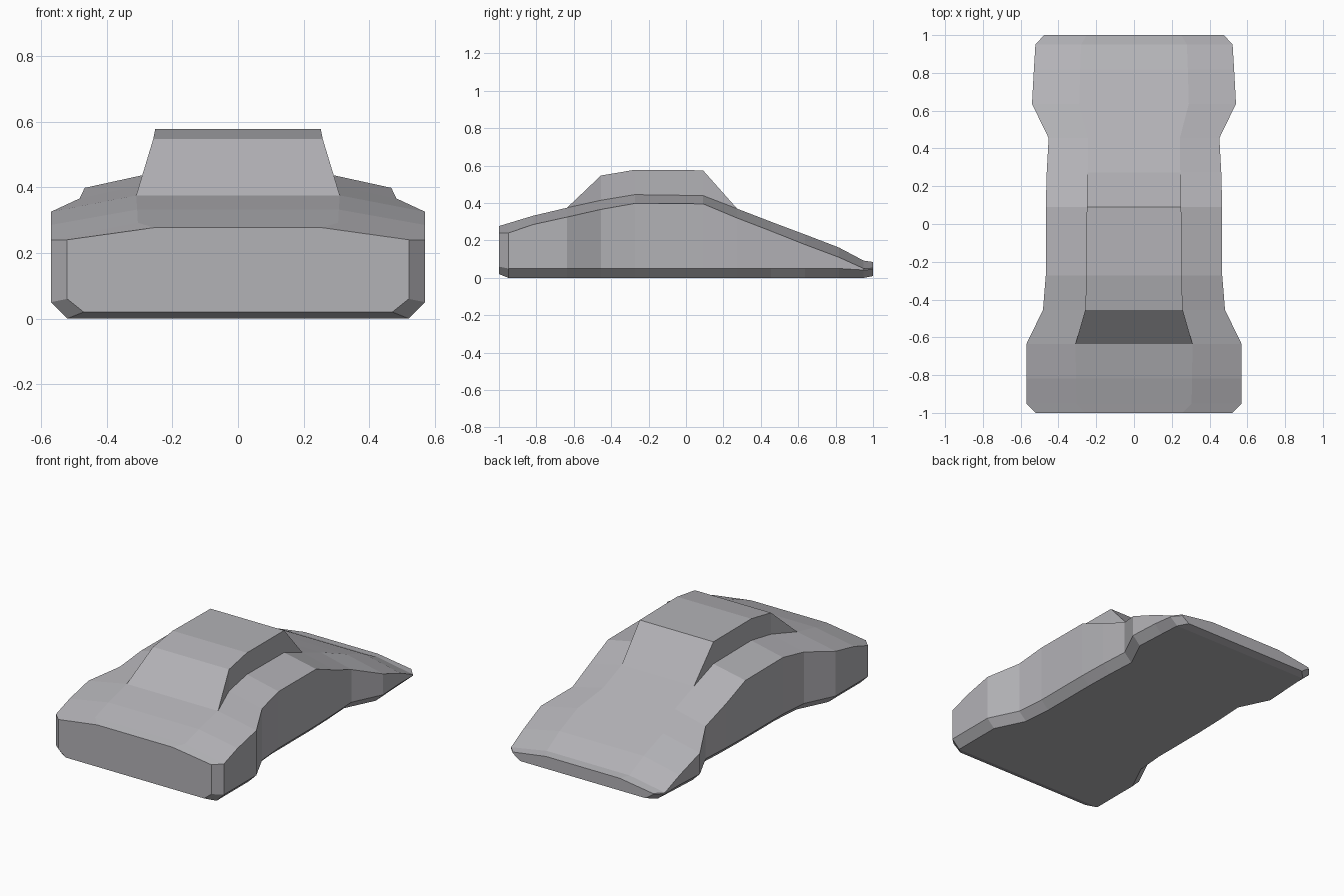
import bpy, bmesh

# Stations front to back:
# y, half width, floor z, sill z, shoulder z, ridge half width, ridge z, roof z
STATIONS = [
    (-1.000, .52, .02, .06, .24, .255, .277, .277),
    (-0.950, .57, .00, .05, .24, .305, .292, .292),
    (-0.818, .57, .00, .05, .285, .307, .332, .332),
    (-0.636, .57, .00, .05, .325, .31, .375, .375),
    (-0.455, .482, .00, .05, .366, .258, .415, .547),
    (-0.273, .467, .00, .05, .398, .252, .445, .578),
    (0.091, .467, .00, .05, .396, .25, .44, .575),
    (0.273, .462, .00, .05, .32, .245, .37, .37),
    (0.455, .452, .00, .05, .25, .243, .30, .30),
    (0.636, .54, .00, .05, .178, .29, .232, .232),
    (0.818, .53, .00, .05, .11, .285, .162, .162),
    (0.950, .522, .00, .042, .05, .28, .092, .092),
    (1.000, .476, .01, .045, .052, .25, .085, .085),
]


def section(y, w, floor, sill, shoulder, rw, ridge, roof):
    half = [(w - .05, floor), (w, sill), (w, shoulder), (rw, ridge), (rw, roof)]
    ring = half + [(-x, z) for x, z in reversed(half)]
    return [(x, y, z) for x, z in ring]


# Car body with cabin: loft through the sections
bm = bmesh.new()
rings = [[bm.verts.new(p) for p in section(*s)] for s in STATIONS]
for a, b in zip(rings, rings[1:]):
    n = len(a)
    for i in range(n):
        j = (i + 1) % n
        bm.faces.new((a[i], a[j], b[j], b[i]))
# Front and rear end faces
bm.faces.new(rings[0])
bm.faces.new(rings[-1])
# Collapse the cabin wall where there is no cabin
bmesh.ops.remove_doubles(bm, verts=bm.verts, dist=.001)
bmesh.ops.recalc_face_normals(bm, faces=bm.faces)

mesh = bpy.data.meshes.new("car_body")
bm.to_mesh(mesh)
bm.free()
body = bpy.data.objects.new("car_body", mesh)
bpy.context.collection.objects.link(body)

# Dark grey paint
paint = bpy.data.materials.new("grey_paint")
paint.diffuse_color = (.45, .445, .47, 1)
mesh.materials.append(paint)
